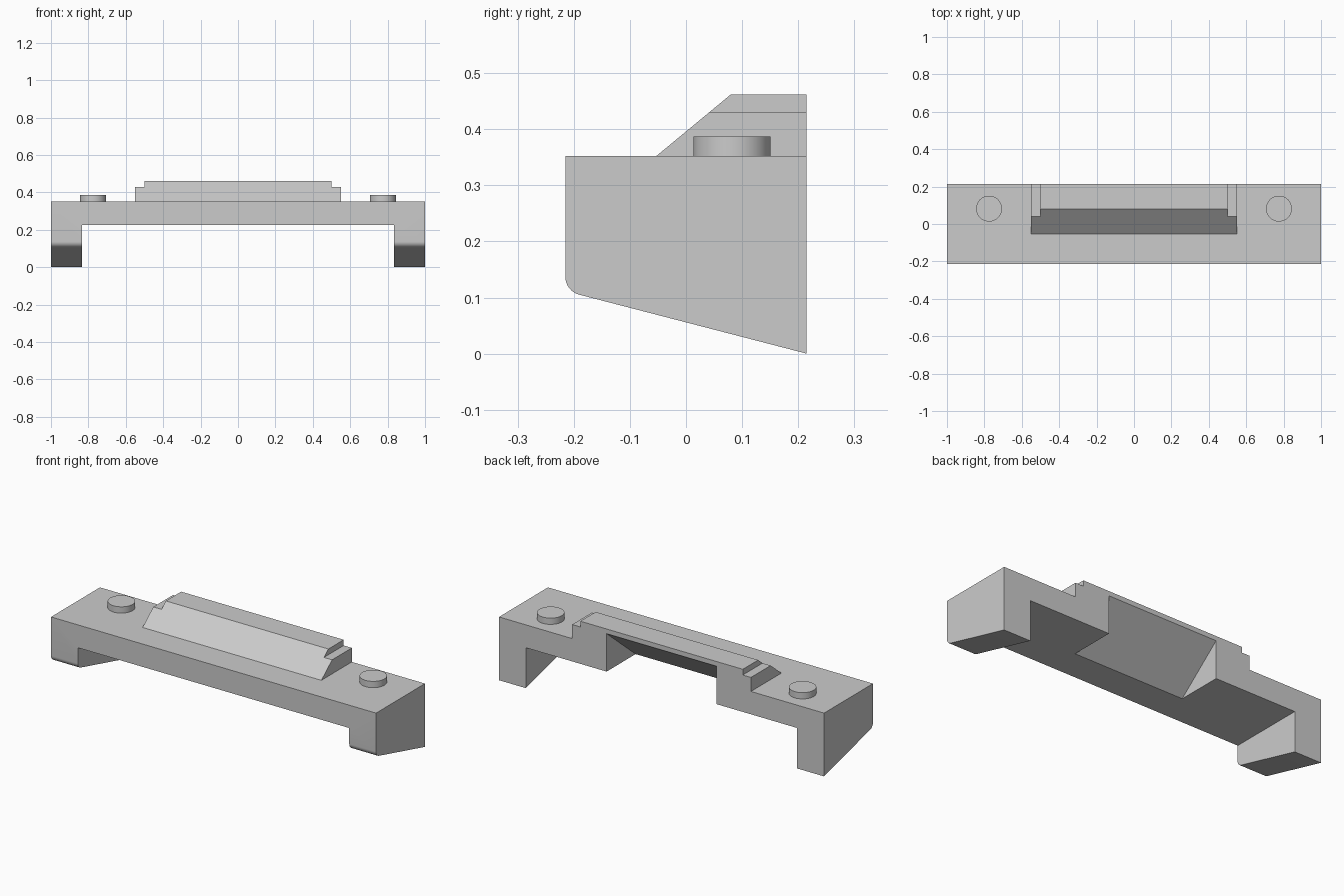
import bpy, bmesh, math

if "Cube" in bpy.data.objects:
    bpy.data.objects.remove(bpy.data.objects["Cube"], do_unlink=True)

HALF_DEPTH = 0.215
DECK = 0.352

grey = bpy.data.materials.new("plain grey")
grey.use_nodes = True
colour = (0.6, 0.6, 0.6, 1)
grey.diffuse_color = colour
grey.node_tree.nodes["Principled BSDF"].inputs["Base Color"].default_value = colour


def prism(name, profile, half_width):
    """Extrude a (y, z) side profile symmetrically along x."""
    bm = bmesh.new()
    face = bm.faces.new([bm.verts.new((-half_width, y, z)) for y, z in profile])
    new = bmesh.ops.extrude_face_region(bm, geom=[face])["geom"]
    moved = [v for v in new if isinstance(v, bmesh.types.BMVert)]
    bmesh.ops.translate(bm, verts=moved, vec=(2 * half_width, 0, 0))
    bmesh.ops.recalc_face_normals(bm, faces=bm.faces)
    mesh = bpy.data.meshes.new(name)
    bm.to_mesh(mesh)
    bm.free()
    mesh.materials.append(grey)
    obj = bpy.data.objects.new(name, mesh)
    bpy.context.collection.objects.link(obj)
    return obj


def activate(obj):
    bpy.ops.object.select_all(action='DESELECT')
    obj.select_set(True)
    bpy.context.view_layer.objects.active = obj


def combine(target, tool, operation):
    """Apply a boolean and discard the tool."""
    mod = target.modifiers.new(operation.lower(), 'BOOLEAN')
    mod.operation = operation
    mod.solver = 'EXACT'
    mod.object = tool
    activate(target)
    bpy.ops.object.modifier_apply(modifier=mod.name)
    bpy.data.objects.remove(tool, do_unlink=True)


def smooth(obj):
    activate(obj)
    bpy.ops.object.shade_smooth_by_angle(angle=math.radians(30))


# Side profile: sloping underside with a rounded lower front corner
radius, steps = 0.033, 8
fillet = []
for i in range(steps + 1):
    a = math.radians(180 + 75.5 * i / steps)
    fillet.append((-HALF_DEPTH + radius * (1 + math.cos(a)), 0.137 + radius * math.sin(a)))
body = prism("bridge_body",
             [(HALF_DEPTH, DECK), (-HALF_DEPTH, DECK)] + fillet + [(HALF_DEPTH, 0)], 1)

# Opening between the two legs
combine(body, prism("leg_opening", [(-1, -1), (1, -1), (1, 0.225), (-1, 0.225)], 0.835),
        'DIFFERENCE')

# Stepped ridge with a sloping front
SLOPE = 0.827
for half_width, top in ((0.55, 0.43), (0.5, 0.462)):
    ridge = prism("ridge", [(-0.053, DECK), (HALF_DEPTH, DECK), (HALF_DEPTH, top),
                            (-0.053 + (top - DECK) / SLOPE, top)], half_width)
    combine(body, ridge, 'UNION')

# Sloping recess under the ridge, open to the back and below
low, high = (-0.04, 0.225), (HALF_DEPTH, 0.436)
ext = 0.02
recess = prism("recess", [(low[0] - ext, low[1] - ext * SLOPE),
                          (high[0] + ext, high[1] + ext * SLOPE),
                          (high[0] + ext, low[1] - ext * SLOPE)], 0.338)
combine(body, recess, 'DIFFERENCE')
smooth(body)

# Round pegs on the deck
for side, x in (("left", 0.775), ("right", -0.775)):
    bpy.ops.mesh.primitive_cylinder_add(vertices=48, radius=0.069, depth=0.035,
                                        location=(x, 0.082, DECK + 0.0175))
    peg = bpy.context.object
    peg.name = side + "_peg"
    peg.data.materials.append(grey)
    smooth(peg)
